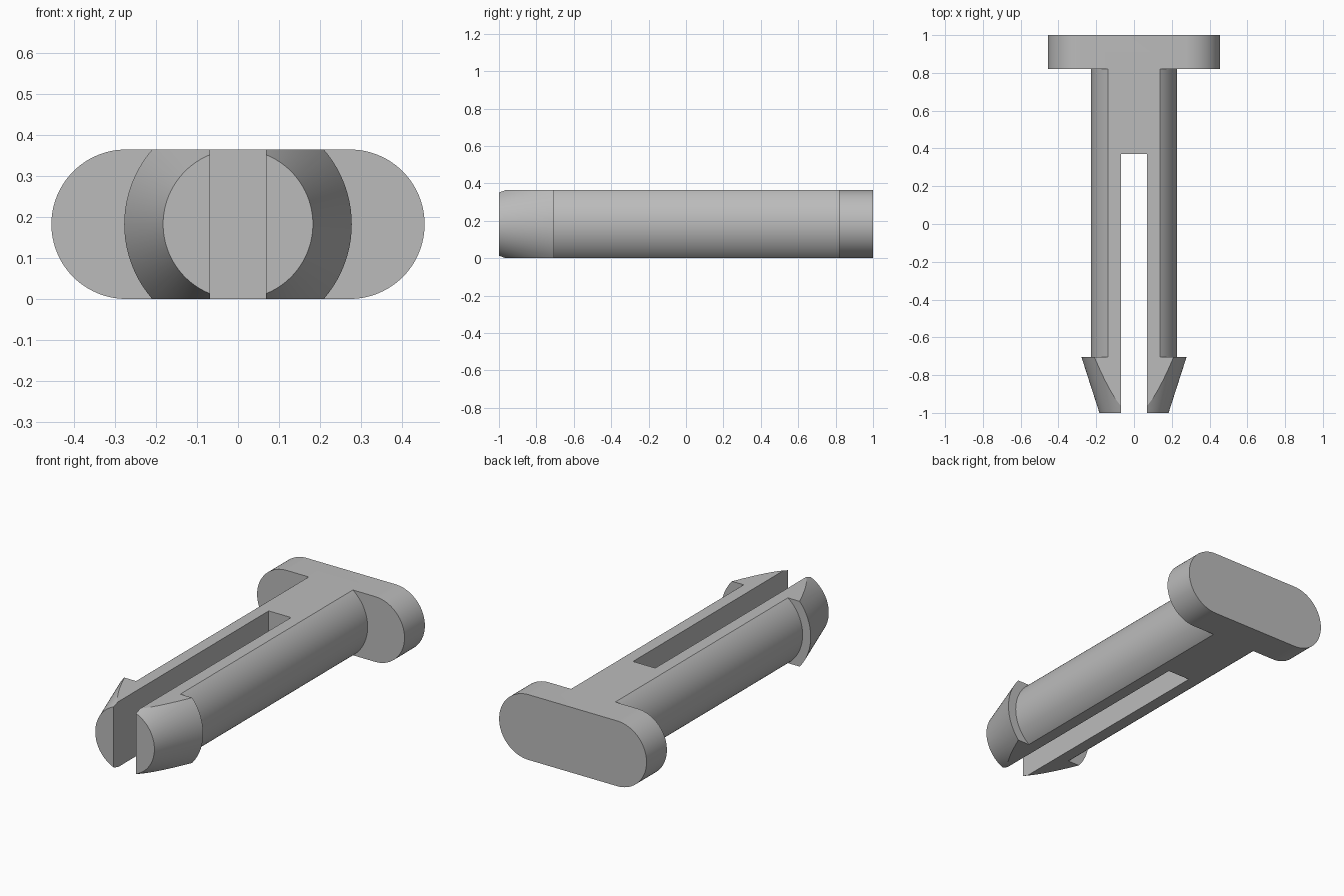
import bpy, bmesh
from math import radians, pi, cos, sin
from mathutils import Matrix

if "Cube" in bpy.data.objects:
    bpy.data.objects.remove(bpy.data.objects["Cube"])

H = 0.365           # thickness of the whole pin
MID = H / 2
SEGMENTS = 96

grey = bpy.data.materials.new("plain grey")
grey.use_nodes = True
grey.diffuse_color = (0.5, 0.5, 0.5, 1)
grey.node_tree.nodes["Principled BSDF"].inputs["Base Color"].default_value = (0.5, 0.5, 0.5, 1)


def make(name, bm):
    bmesh.ops.recalc_face_normals(bm, faces=bm.faces)
    mesh = bpy.data.meshes.new(name)
    bm.to_mesh(mesh)
    bm.free()
    obj = bpy.data.objects.new(name, mesh)
    mesh.materials.append(grey)
    bpy.context.collection.objects.link(obj)
    return obj


def lathe(name, profile):
    """Solid of revolution about the pin's long axis, from (y, radius) pairs."""
    bm = bmesh.new()
    rings = []
    for y, r in profile:
        angles = [2 * pi * i / SEGMENTS for i in range(SEGMENTS)]
        rings.append([bm.verts.new((r * cos(a), y, MID + r * sin(a))) for a in angles])
    for a, b in zip(rings, rings[1:]):
        for i in range(SEGMENTS):
            j = (i + 1) % SEGMENTS
            bm.faces.new((a[i], a[j], b[j], b[i]))
    bm.faces.new(rings[0])
    bm.faces.new(rings[-1])
    return make(name, bm)


def box(name, x, y0, y1, z0, z1):
    bm = bmesh.new()
    bmesh.ops.create_cube(bm, size=1, matrix=Matrix.Translation((0, (y0 + y1) / 2, (z0 + z1) / 2))
                          @ Matrix.Diagonal((2 * x, y1 - y0, z1 - z0, 1)))
    return make(name, bm)


def stadium(name, half_width, y0, y1):
    """Round-ended plate, extruded along the pin."""
    bm = bmesh.new()
    half = SEGMENTS // 2
    verts = []
    for side, start in ((1, -pi / 2), (-1, pi / 2)):
        for i in range(half + 1):
            a = start + pi * i / half
            verts.append(bm.verts.new((side * (half_width - MID) + MID * cos(a), y0, MID + MID * sin(a))))
    face = bm.faces.new(verts)
    ext = bmesh.ops.extrude_face_region(bm, geom=[face], use_keep_orig=True)
    moved = [v for v in ext["geom"] if isinstance(v, bmesh.types.BMVert)]
    bmesh.ops.translate(bm, verts=moved, vec=(0, y1 - y0, 0))
    return make(name, bm)


def combine(target, other, operation):
    bpy.context.view_layer.objects.active = target
    mod = target.modifiers.new(operation.lower(), "BOOLEAN")
    mod.operation = operation
    mod.solver = "EXACT"
    mod.object = other
    bpy.ops.object.modifier_apply(modifier=mod.name)
    bpy.data.objects.remove(other)


# Shaft with a tapered barbed tip
pin = lathe("slotted_pin", [(-1, 0.183), (-0.705, 0.278), (-0.705, 0.228), (0.9, 0.228)])
# Flat top and bottom
combine(pin, box("slab", 1, -2, 2, 0, H), "INTERSECT")
# Slot that splits the tip into two prongs
combine(pin, box("slot", 0.069, -1.2, 0.37, -0.2, H + 0.2), "DIFFERENCE")
# Round-ended head
combine(pin, stadium("head", 0.456, 0.82, 1), "UNION")

bpy.ops.object.select_all(action="DESELECT")
pin.select_set(True)
bpy.context.view_layer.objects.active = pin
bpy.ops.object.shade_smooth_by_angle(angle=radians(15))
